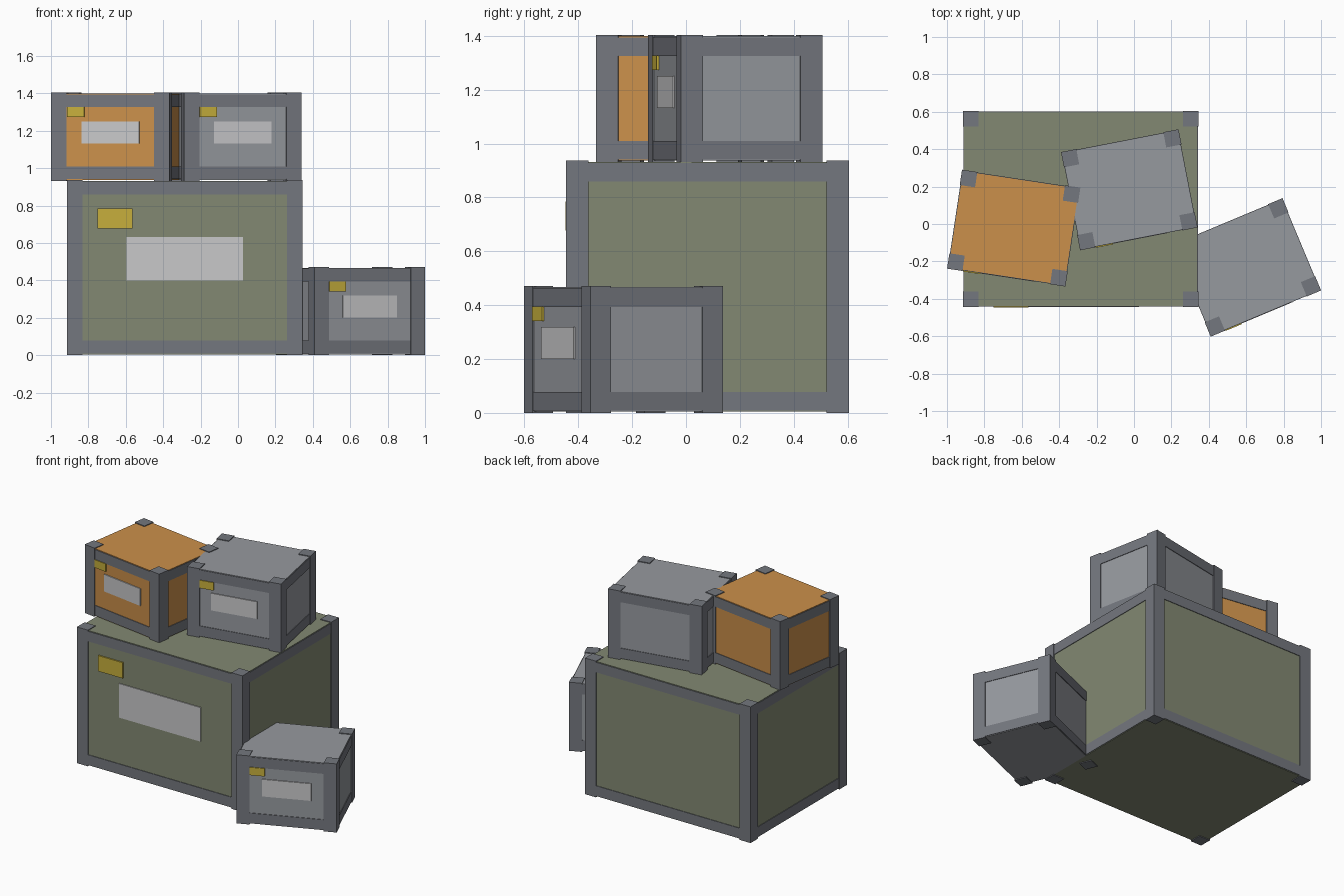
import bpy, math
from mathutils import Matrix, Vector

if "Cube" in bpy.data.objects:
    bpy.data.objects.remove(bpy.data.objects["Cube"])


def material(name, rgb):
    m = bpy.data.materials.new(name)
    m.diffuse_color = (*rgb, 1)
    m.use_nodes = True
    m.node_tree.nodes["Principled BSDF"].inputs["Base Color"].default_value = m.diffuse_color
    return m


FRAME = material("slate frame", (0.175, 0.185, 0.21))
OLIVE = material("olive panel", (0.225, 0.25, 0.17))
ORANGE = material("orange panel", (0.60, 0.28, 0.07))
GREY = material("grey panel", (0.305, 0.32, 0.345))
LABEL = material("pale label", (0.58, 0.58, 0.59))
YELLOW = material("yellow tag", (0.57, 0.43, 0.045))

POST = 0.083    # post width
RAIL = 0.069    # rail height
OUT = 0.007     # how far posts stand out from the panels
LIP = 0.004     # how far rails stand out from the panels


def box(name, lo, hi, mat, place):
    """Axis-aligned box between two corners, then placed with its crate."""
    lo, hi = Vector(lo), Vector(hi)
    bpy.ops.mesh.primitive_cube_add(size=1)
    ob = bpy.context.object
    ob.name = name
    ob.data.transform(place @ Matrix.Translation((lo + hi) / 2)
                      @ Matrix.Diagonal((*(hi - lo), 1)))
    ob.data.materials.append(mat)


def crate(name, x, y, z, angle, w, d, h, mat):
    """Crate with outer size w, d, h; local origin at the bottom centre."""
    place = Matrix.Translation((x, y, z)) @ Matrix.Rotation(math.radians(angle), 4, 'Z')
    bw, bd = w / 2 - OUT, d / 2 - OUT     # panel half sizes

    # solid panelled body
    box(name + "_body", (-bw, -bd, 0.005), (bw, bd, h - 0.005), mat, place)

    # corner posts
    for sx in (-1, 1):
        for sy in (-1, 1):
            cx, cy = sx * (w - POST) / 2, sy * (d - POST) / 2
            box(name + "_post", (cx - POST / 2, cy - POST / 2, 0),
                (cx + POST / 2, cy + POST / 2, h), FRAME, place)

    # top and bottom rails on all four sides
    for z0 in (0.009, h - 0.009 - RAIL):
        for s in (-1, 1):
            ex, ey = w / 2 - POST + 0.01, d / 2 - POST + 0.01
            y0, y1 = sorted((s * (bd - 0.02), s * (bd + LIP)))
            box(name + "_long_rail", (-ex, y0, z0), (ex, y1, z0 + RAIL), FRAME, place)
            x0, x1 = sorted((s * (bw - 0.02), s * (bw + LIP)))
            box(name + "_side_rail", (x0, -ey, z0), (x1, ey, z0 + RAIL), FRAME, place)

    # label and tag plates on the front, in proportion to the crate
    for part, cx, cz, pw, ph, thick, m in (
            ("_label", 0, 0.55, 0.5, 0.25, 0.006, LABEL),
            ("_tag", -0.3, 0.78, 0.15, 0.115, 0.0095, YELLOW)):
        box(name + part,
            ((cx - pw / 2) * (w - 0.014), -bd - thick, (cz - ph / 2) * h),
            ((cx + pw / 2) * (w - 0.014), -bd, (cz + ph / 2) * h), m, place)


crate("large_crate", -0.285, 0.08, 0, 0, 1.26, 1.05, 0.937, OLIVE)
crate("orange_crate", -0.643, -0.022, 0.932, -8.6, 0.64, 0.535, 0.472, ORANGE)
crate("upper_grey_crate", -0.025, 0.183, 0.932, 11, 0.64, 0.535, 0.472, GREY)
crate("lower_grey_crate", 0.602, -0.232, 0, 22.7, 0.64, 0.535, 0.472, GREY)
